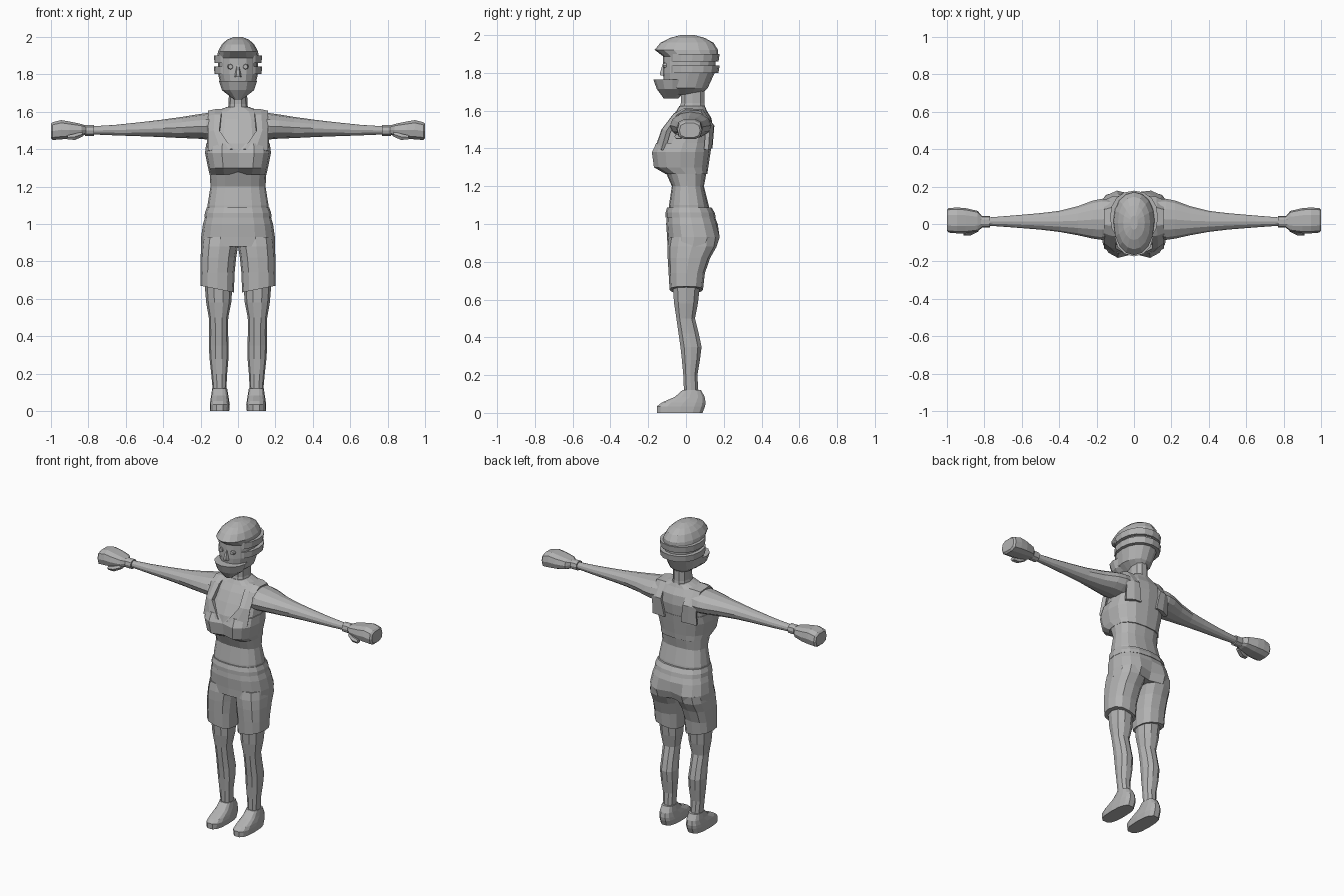
import bpy, bmesh, math
from mathutils import Vector

cube = bpy.data.objects.get("Cube")
if cube:
    bpy.data.objects.remove(cube)

grey = bpy.data.materials.new("plain grey")
grey.use_nodes = True
tone = (0.45, 0.45, 0.45, 1)
grey.diffuse_color = tone
grey.node_tree.nodes["Principled BSDF"].inputs["Base Color"].default_value = tone


def finish(name, bm):
    bmesh.ops.recalc_face_normals(bm, faces=bm.faces)
    mesh = bpy.data.meshes.new(name)
    bm.to_mesh(mesh)
    bm.free()
    mesh.materials.append(grey)
    obj = bpy.data.objects.new(name, mesh)
    bpy.context.collection.objects.link(obj)
    return obj


def loft(name, rings, axis="z", n=16, power=2.3, side=1, shape=None):
    """Skin rounded rings given as (position, low a, high a, low b, high b)."""
    bm = bmesh.new()
    loops = []
    for t, a0, a1, b0, b1 in rings:
        loop = []
        for i in range(n):
            ang = 2 * math.pi * i / n
            c, s = math.cos(ang), math.sin(ang)
            a = (a0 + a1) / 2 + (a1 - a0) / 2 * math.copysign(abs(c) ** (2 / power), c)
            b = (b0 + b1) / 2 + (b1 - b0) / 2 * math.copysign(abs(s) ** (2 / power), s)
            p = Vector((a, b, t) if axis == "z" else (t, a, b))
            if shape:
                shape(p)
            p.x *= side
            loop.append(bm.verts.new(p))
        loops.append(loop)
    for low, high in zip(loops, loops[1:]):
        for i in range(n):
            j = (i + 1) % n
            bm.faces.new((low[i], low[j], high[j], high[i]))
    bm.faces.new(loops[0])
    bm.faces.new(loops[-1])
    return finish(name, bm)


def even(*rings):
    """Rings centred on x, given as (height, half width, front, back)."""
    return [(z, -w, w, f, b) for z, w, f, b in rings]


def bust_cleft(p):
    if abs(p.x) < 0.01 and p.y < 0:
        p.y += 0.03


def seat_cleft(p):
    if abs(p.x) < 0.01 and p.y > 0 and p.z < 1:
        p.y -= 0.03


def hem_slant(p):
    if p.z < 0.7:
        p.z += 0.2 * (p.x - 0.1)


# Torso, bust and neck
loft("torso", even((1.04, .16, -.095, .13), (1.1, .163, -.09, .12), (1.2, .147, -.075, .095),
                   (1.28, .152, -.11, .11), (1.38, .165, -.16, .125), (1.43, .167, -.15, .135),
                   (1.5, .16, -.115, .143), (1.56, .152, -.08, .135), (1.6, .125, -.05, .11),
                   (1.625, .06, -.035, .1)), power=2.5)
loft("chest_top", even((1.265, .152, -.115, .113), (1.3, .16, -.178, .118),
                       (1.38, .176, -.19, .13), (1.43, .17, -.165, .137)),
     power=2.7, shape=bust_cleft)
loft("neck", even((1.58, .062, -.045, .11), (1.64, .05, -.03, .1), (1.76, .048, -.03, .1)), n=10)

# Shorts: seat and waistband
loft("shorts_seat", even((.88, .197, -.098, .17), (.93, .197, -.1, .187), (1, .187, -.105, .168),
                         (1.05, .172, -.1, .148)), power=2.5, shape=seat_cleft)
loft("waistband", even((1.035, .179, -.108, .158), (1.06, .177, -.108, .152),
                       (1.088, .167, -.1, .135)), power=2.4)

# Head with helmet
loft("head", even((1.685, .04, -.09, .08), (1.72, .088, -.115, .115), (1.8, .106, -.122, .152),
                  (1.91, .106, -.12, .16)), power=2.2)
loft("helmet_dome", even((1.885, .112, -.118, .17), (1.922, .107, -.166, .17),
                         (1.96, .086, -.135, .145), (1.985, .058, -.085, .1),
                         (2, .02, -.03, .045)), power=2.1)
loft("chin_guard", even((1.665, .022, -.118, -.04), (1.715, .086, -.155, .01),
                        (1.765, .102, -.173, .03)), n=12, power=2)
for name, low, high in (("lower_helmet_band", 1.8, 1.84), ("upper_helmet_band", 1.86, 1.9)):
    loft(name, even((low, .126, -.108, .172), (high, .128, -.108, .178)), power=2.2)
loft("nose", even((1.785, .018, -.138, -.1), (1.8, .016, -.14, -.1), (1.85, .007, -.124, -.1)), n=6)


def strap(name, side):
    """Wide shoulder strap running from the bust over to the back."""
    path = ((.03, -.165, 1.4), (.1, -.13, 1.5), (.09, -.065, 1.585), (.085, -.01, 1.613),
            (.085, .09, 1.607), (.08, .15, 1.52), (.06, .14, 1.4))
    bm = bmesh.new()
    pairs = []
    for x, y, z in path:
        inner = bm.verts.new((side * x, y, z))
        middle = bm.verts.new((side * (x + .16) / 2, .02 + (y - .02) * .97, z))
        outer = bm.verts.new((side * .16, .02 + (y - .02) * .82, z - .008))
        pairs.append((inner, middle, outer))
    for p, q in zip(pairs, pairs[1:]):
        for i in range(2):
            bm.faces.new((p[i], p[i + 1], q[i + 1], q[i]))
    # Thicken towards the body
    bmesh.ops.recalc_face_normals(bm, faces=bm.faces)
    bm.faces.ensure_lookup_table()
    bm.normal_update()
    if bm.faces[0].normal.y > 0:
        bmesh.ops.reverse_faces(bm, faces=bm.faces)
    obj = finish_open(name, bm)
    solid = obj.modifiers.new("thickness", "SOLIDIFY")
    solid.thickness = 0.025
    solid.offset = -1


def finish_open(name, bm):
    mesh = bpy.data.meshes.new(name)
    bm.to_mesh(mesh)
    bm.free()
    mesh.materials.append(grey)
    obj = bpy.data.objects.new(name, mesh)
    bpy.context.collection.objects.link(obj)
    return obj


for side, word in ((1, "left"), (-1, "right")):
    strap(word + "_strap", side)

    # Eye as a short disc on the face
    bm = bmesh.new()
    bmesh.ops.create_cone(bm, cap_ends=True, segments=8, radius1=.017, radius2=.012, depth=.02)
    for v in bm.verts:
        x, y, z = v.co
        v.co = (side * .04 + x, -.113 - z, 1.84 + y)
    finish(word + "_eye", bm)

    # Arm and glove
    loft(word + "_arm", [(.1, -.07, .13, 1.45, 1.6), (.17, -.085, .135, 1.452, 1.592),
                         (.22, -.078, .125, 1.456, 1.585), (.3, -.06, .095, 1.459, 1.572),
                         (.4, -.042, .07, 1.464, 1.558), (.5, -.03, .058, 1.468, 1.546),
                         (.65, -.018, .045, 1.473, 1.53), (.79, -.008, .034, 1.479, 1.521)],
         axis="x", n=12, power=2, side=side)
    loft(word + "_cuff", [(.77, -.02, .044, 1.47, 1.53), (.818, -.02, .044, 1.47, 1.53)],
         axis="x", n=10, power=2.3, side=side)
    loft(word + "_glove", [(.81, -.018, .04, 1.478, 1.525), (.835, -.04, .07, 1.468, 1.535),
                           (.9, -.05, .085, 1.455, 1.549), (.945, -.05, .088, 1.45, 1.557),
                           (.99, -.046, .085, 1.447, 1.545), (1, -.035, .075, 1.457, 1.535)],
         axis="x", n=10, power=2.8, side=side)
    loft(word + "_thumb", [(.83, -.04, 0, 1.465, 1.495), (.87, -.06, -.015, 1.447, 1.485),
                           (.91, -.062, -.025, 1.45, 1.475)], axis="x", n=6, side=side)

    # Shorts leg
    loft(word + "_shorts_leg", [(.65, .022, .2, -.087, .09), (.74, .018, .201, -.092, .1),
                                (.82, .01, .2, -.097, .128), (.88, 0, .197, -.098, .162),
                                (.93, 0, .19, -.09, .17)],
         n=12, power=2.5, side=side, shape=hem_slant)

    # Leg and shoe
    loft(word + "_leg", [(.1, .063, .134, -.012, .068), (.2, .058, .143, -.016, .062),
                         (.28, .051, .152, -.024, .076), (.35, .05, .156, -.032, .085),
                         (.42, .053, .154, -.042, .07), (.5, .052, .156, -.053, .05),
                         (.58, .036, .17, -.066, .066), (.7, .028, .18, -.076, .08)],
         n=10, power=2.2, side=side)
    loft(word + "_shoe", [(0, .047, .149, -.155, .09), (.035, .044, .15, -.156, .103),
                          (.055, .047, .148, -.13, .106), (.085, .052, .143, -.06, .1),
                          (.122, .058, .138, -.018, .08)],
         n=14, power=2.8, side=side)
